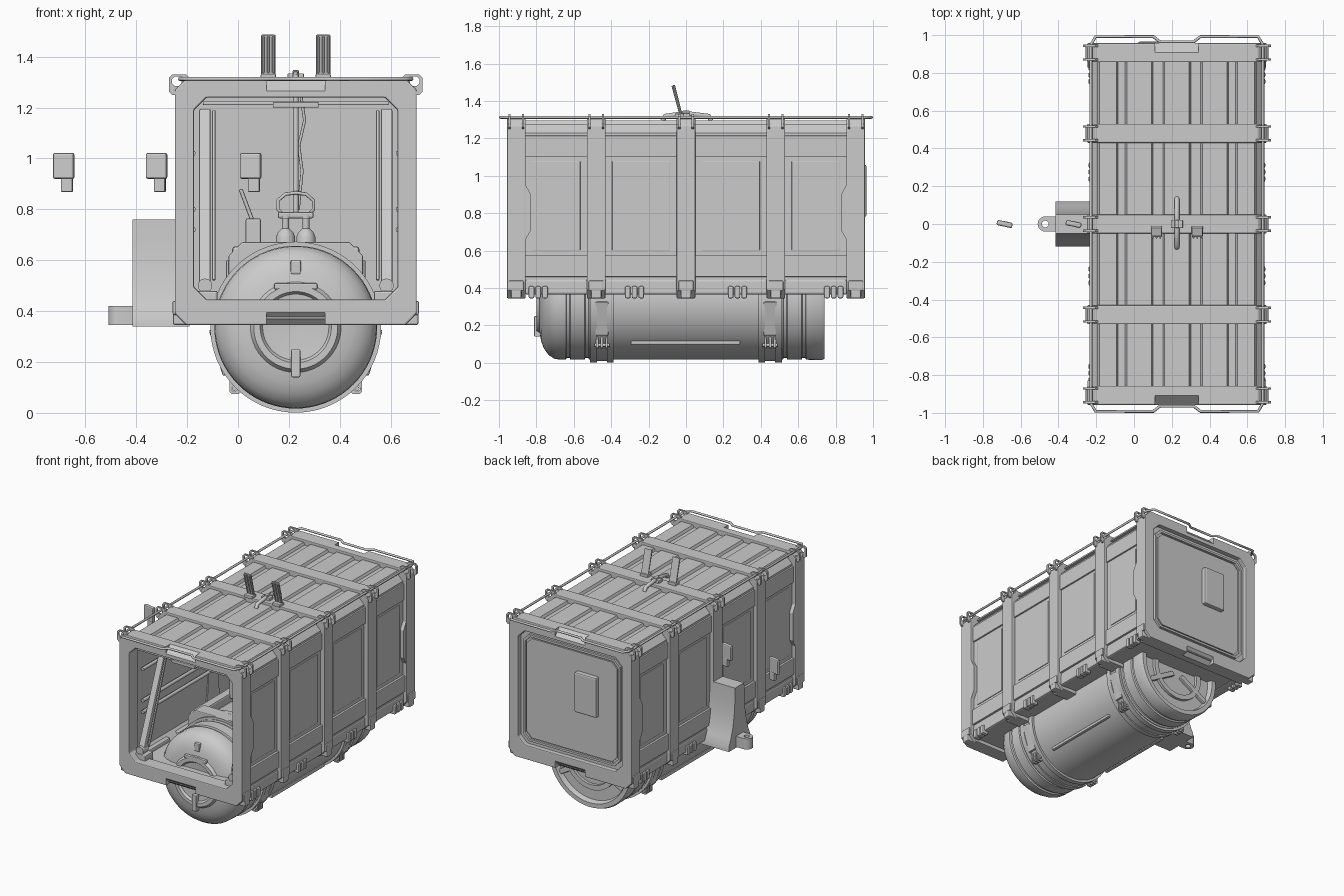
import bpy, bmesh, math
from mathutils import Vector, Matrix

if "Cube" in bpy.data.objects:
    bpy.data.objects.remove(bpy.data.objects["Cube"])

CX, TZ = 0.227, 0.337          # container centre line, tank axis height
AX = {'x': lambda u, v, w: (w, u, v), 'y': lambda u, v, w: (u, w, v), 'z': lambda u, v, w: (u, v, w)}

def finish(name, bm, smooth=False, bevel=0):
    bmesh.ops.recalc_face_normals(bm, faces=bm.faces)
    me = bpy.data.meshes.new(name)
    bm.to_mesh(me)
    bm.free()
    if smooth:
        me.polygons.foreach_set('use_smooth', [True] * len(me.polygons))
        me.set_sharp_from_angle(angle=math.radians(30))
    ob = bpy.data.objects.new(name, me)
    bpy.context.collection.objects.link(ob)
    if bevel:
        m = ob.modifiers.new('bevel', 'BEVEL')
        m.width, m.segments = bevel, 2
    return ob

def box(name, x0, x1, y0, y1, z0, z1, bevel=0, rot=None):
    bm = bmesh.new()
    bmesh.ops.create_cube(bm, size=1)
    c = Vector(((x0 + x1) / 2, (y0 + y1) / 2, (z0 + z1) / 2))
    bmesh.ops.transform(bm, verts=bm.verts, matrix=Matrix.Translation(c) @ (rot or Matrix()) @
                        Matrix.Diagonal((x1 - x0, y1 - y0, z1 - z0, 1)))
    return finish(name, bm, bevel=bevel)

def bar(name, p, q, w, d):
    p, q = Vector(p), Vector(q)
    r = (q - p).to_track_quat('Z', 'Y').to_matrix().to_4x4()
    c, l = (p + q) / 2, (q - p).length
    return box(name, c.x - w/2, c.x + w/2, c.y - d/2, c.y + d/2, c.z - l/2, c.z + l/2, 0.006, r)

def prism(name, pts, w0, w1, axis='y', hole=None, smooth=False, bevel=0):
    bm, f, n = bmesh.new(), AX[axis], len(pts)
    loops = [[bm.verts.new(f(u, v, w)) for u, v in p] for p in ([pts, hole] if hole else [pts]) for w in (w0, w1)]
    def bridge(a, b):
        for i in range(n):
            bm.faces.new((a[i], a[(i + 1) % n], b[(i + 1) % n], b[i]))
    bridge(loops[0], loops[1])
    if hole:
        bridge(loops[2], loops[3]); bridge(loops[0], loops[2]); bridge(loops[1], loops[3])
    else:
        bm.faces.new(loops[0]); bm.faces.new(loops[1])
    return finish(name, bm, smooth, bevel)

def octa(h, z0, z1, c, x=CX):
    a, b = x - h, x + h
    return [(b, z0 + c), (b, z1 - c), (b - c, z1), (a + c, z1), (a, z1 - c), (a, z0 + c), (a + c, z0), (b - c, z0)]

def circle(u, v, r, n, start=0):
    return [(u + r * math.cos(start + i * math.tau / n), v + r * math.sin(start + i * math.tau / n)) for i in range(n)]

def lathe(name, prof, axis='y', o=(CX, TZ), n=72):
    bm, f = bmesh.new(), AX[axis]
    rings = [[bm.verts.new(f(u, v, w)) for u, v in circle(*o, r, n)] for w, r in prof]
    for a, b in zip(rings, rings[1:]):
        for i in range(n):
            bm.faces.new((a[i], a[(i + 1) % n], b[(i + 1) % n], b[i]))
    bm.faces.new(rings[0]); bm.faces.new(rings[-1])
    return finish(name, bm, True)

def tube(name, pts, r, cyclic=False):
    cu = bpy.data.curves.new(name, 'CURVE')
    cu.dimensions, cu.bevel_depth, cu.bevel_resolution, cu.use_fill_caps = '3D', r, 2, True
    s = cu.splines.new('POLY')
    s.points.add(len(pts) - 1)
    for p, c in zip(s.points, pts):
        p.co = (*c, 1)
    s.use_cyclic_u = cyclic
    ob = bpy.data.objects.new(name, cu)
    bpy.context.collection.objects.link(ob)
    return ob

def side(name, s, a, b, *rest, **k):      # box placed by distance from the centre line
    lo, hi = sorted((CX + s * a, CX + s * b))
    return box(name, lo, hi, *rest, **k)

# container shell: roof, walls and floor in one sleeve
prism('container_shell', octa(.447, .37, 1.28, .05), -.94, .94, hole=octa(.425, .42, 1.255, .04))

# ribs, rail ears and lower feet
ribs = [-.907, -.48, 0, .48, .907]
for y in ribs:
    end = abs(y) > .8
    inner = octa(.40, .445, 1.24, .05) if end else octa(.43, .41, 1.26, .05)
    rib = prism('end_frame' if end else 'rib', octa(.475, .345, 1.315, .045), y - .05, y + .05, hole=inner, bevel=.006)
    if end:
        d = math.copysign(1, y)
        for z in (.345, 1.315):            # sloped grip notches in the frame edge
            cut = box('notch_cutter', CX - .115, CX + .115, d * .957 - .035, d * .957 + .035, z - .035, z + .035,
                      rot=Matrix.Rotation(math.pi / 4, 4, 'X'))
            cut.hide_render = True
            cut.hide_viewport = True
            m = rib.modifiers.new('notch', 'BOOLEAN')
            m.operation, m.object, m.solver = 'DIFFERENCE', cut, 'EXACT'
    for s in (-1, 1):
        for e in (-.036, .036):
            prism('rail_ear', octa(.04, 1.25, 1.33, .012, CX + s * .458), y + e - .006, y + e + .006,
                  hole=circle(CX + s * .468, 1.303, .02, 8, -math.pi / 8))
        side('rib_foot', s, .40, .482, y - .028, y + .028, .345, .40, bevel=.008)
        side('rib_cap', s, .41, .484, y - .04, y + .04, .385, .44, bevel=.006)
        if end:                             # widened grip on the end frame
            i = y - d * .04
            prism('corner_grip', [(i, .62), (y - d * .05, .66), (y - d * .078, .71), (y - d * .078, .90),
                                  (y - d * .05, .95), (i, .99)], CX + s * .44, CX + s * .472, 'x')

# side wall bands between ribs, skirt and hinges
for s in (-1, 1):
    for a, b in zip(ribs, ribs[1:]):
        side('upper_band', s, .44, .458, a + .045, b - .045, 1.10, 1.215, bevel=.004)
        side('lower_band', s, .44, .462, a + .045, b - .045, .46, .575, bevel=.004)
        side('wall_panel', s, .44, .452, a + .085, b - .085, .60, 1.08, bevel=.004)
        side('skirt', s, .38, .455, a + .045, b - .045, .365, .445, bevel=.01)
    for y in (-.275, .275, -.79, .79):
        for e in (-.036, 0, .036):
            side('hinge', s, .42, .468, y + e - .015, y + e + .015, .345, .41, bevel=.008)
    # inside wall rails
    for z in (.72, .80, 1.02):
        tube('inner_rail', [(CX + s * .405, -.8, z), (CX + s * .405, .85, z)], .012)

# roof corrugation
for o, w in ((-.365, .045), (-.2, .065), (0, .065), (.2, .065), (.365, .045)):
    c = CX + o
    prism('roof_ridge', [(c - w - .012, 1.275), (c - w, 1.297), (c + w, 1.297), (c + w + .012, 1.275)], -.92, .92)

# rod rail round the roof
half = [(-.455, .95), (-.43, .992), (-.125, .992), (-.09, .965), (.09, .965), (.125, .992), (.43, .992), (.455, .95)]
tube('roof_rail', [(CX + x, y, 1.313) for x, y in half] + [(CX + x, -y, 1.313) for x, y in reversed(half)], .008, True)

# rear hatch with box
prism('rear_hatch', octa(.41, .435, 1.25, .05), .885, .925)
prism('rear_hatch_rim', octa(.375, .47, 1.215, .045), .92, .94, hole=octa(.36, .485, 1.20, .04))
prism('rear_hatch_panel', octa(.35, .495, 1.19, .04), .92, .935)
box('rear_hatch_box', .02, .19, .92, .965, .78, 1.06, .01)

# front hatch swung up under the roof, with struts
box('front_hatch', CX - .365, CX + .365, -.92, -.15, 1.21, 1.225, .004)
box('front_hatch_grip', CX - .09, CX + .09, -.93, -.88, 1.20, 1.222, .004)
for s in (-1, 1):
    x = CX + s * .357
    bar('hatch_strut', (x, -.87, .50), (x, -.6, 1.19), .045, .035)
    bar('strut_rod', (x - s * .035, -.85, .52), (x - s * .035, -.62, 1.19), .014, .014)
    lathe('strut_pivot', [(-.90, .028), (-.84, .028)], o=(x, .50), n=20)
    box('pivot_base', x - .05, x + .05, -.91, -.82, .42, .48, .008)

# tank
prof = [(-.775, .001), (-.785, .13), (-.80, .14), (-.80, .165), (-.782, .178), (-.775, .22), (-.76, .26),
        (-.735, .295), (-.70, .317)]
for g in (-.63, -.53, .53, .63):
    prof += [(g - .012, .32), (g - .008, .31), (g + .008, .31), (g + .012, .32)]
prof += [(.725, .322), (.74, .315), (.74, .285), (.705, .275), (.705, .001)]
lathe('tank', prof)
for y in (-.45, .45):
    for e in (-.045, .045):
        prism('tank_strap', circle(CX, TZ, .336, 64), y + e - .018, y + e + .018, hole=circle(CX, TZ, .31, 64), smooth=True)
    prism('tank_band', circle(CX, TZ, .328, 64), y - .05, y + .05, hole=circle(CX, TZ, .31, 64), smooth=True)
    prism('tank_saddle', octa(.265, .42, .672, .055), y - .05, y + .05, bevel=.006)
    for s in (-1, 1):
        x = CX + s * .232
        for e in (-.025, 0, .025):
            prism('strap_lug', octa(.022, .075, .15, .008, x + s * .006), y + e - .006, y + e + .006,
                  hole=circle(x + s * .01, .095, .011, 8, -math.pi / 8))
        tube('strap_bolt', [(x + s * .01, y - .04, .095), (x + s * .01, y + .04, .095)], .009)
        bar('strap_buckle', (CX + s * .325, y, .33), (CX + s * .27, y, .15), .07, .035)
        side('saddle_post', s, .22, .275, y - .035, y + .035, .40, .60, bevel=.008)
for s in (-1, 1):
    bar('tank_side_strip', (CX + s * .231, -.295, .108), (CX + s * .231, .29, .108), .022, .022)
    side('saddle_beam', s, .19, .25, -.5, .5, .57, .655, bevel=.012)

# tank end fittings
box('front_cap_bar', CX - .018, CX + .018, -.812, -.77, .14, .25, .005)
box('front_cap_handle', CX - .085, CX + .085, -.80, -.75, .485, .51, .006)
box('front_cap_plate', CX - .02, CX + .02, -.78, -.74, .545, .60, .006)
prism('rear_cap_ring', circle(CX, TZ, .20, 48), .70, .725, hole=circle(CX, TZ, .165, 48), smooth=True)
for i in range(3):
    a = math.pi / 2 + i * math.tau / 3
    bar('rear_cap_spoke', (CX + .04 * math.cos(a), .71, TZ + .04 * math.sin(a)),
        (CX + .28 * math.cos(a), .71, TZ + .28 * math.sin(a)), .035, .035)

# gas bottles, valves, hose and lever on top of the tank
for s in (-1, 1):
    x = CX + s * .04
    lathe('gas_bottle', [(.62, .038), (.69, .038), (.71, .03), (.725, .014), (.77, .014)], 'z', (x, -.1), 24)
    lathe('valve_wheel', [(.765, .024), (.78, .024)], 'z', (x, -.1), 16)
    tube('valve_pipe', [(x, -.1, .77), (x + s * .03, -.1, .80), (x + s * .03, -.1, .835), (x, -.1, .86), (CX, -.1, .865)], .007)
box('manifold', CX - .07, CX + .07, -.12, -.08, .765, .79, .006)
tube('feed_pole', [(CX, -.1, .77), (CX, -.05, 1.27)], .011)
tube('hose', [(CX + .01, -.08, .80), (CX + .025, -.07, .95), (CX + .012, -.06, 1.05), (CX + .035, -.05, 1.15),
              (CX + .02, -.05, 1.25)], .006)
bar('lever', (.055, -.1, .76), (.01, -.1, .88), .016, .016)
box('lever_base', .03, .09, -.14, -.06, .62, .765, .008)

# side chute with hitch tab
wid = [(.12, .34), (.118, .375), (.098, .42), (.076, .49), (.06, .58), (.052, .68), (.05, .76)]
prism('side_chute', wid + [(-a, z) for a, z in reversed(wid)], -.415, -.19, 'x', smooth=True)
out = [(u + .1 * (u > -.469), v) for u, v in circle(-.47, 0, .04, 24)]
prism('hitch_tab', out, .345, .42, 'z', hole=circle(-.47, 0, .018, 24), smooth=True)

# hanging latch pads
for x in (-.685, -.32, .05):
    tilt = Matrix.Rotation(math.radians(-12), 4, 'Z')
    box('latch_pad', x - .042, x + .042, -.014, .014, .92, 1.022, .008, tilt)
    box('latch_stub', x - .01, x + .036, -.012, .012, .868, .93, .005, tilt)

# roof fins and central handle
for s in (-1, 1):
    x = CX + s * .108
    bar('roof_fin', (x, -.025, 1.325), (x, -.065, 1.487), .058, .012)
    for o in (-.02, 0, .02):
        bar('fin_groove_rib', (x + o, -.034, 1.335), (x + o, -.074, 1.482), .009, .008)
    box('fin_base', x - .03, x + .03, -.06, -.01, 1.31, 1.333, .005)
tube('roof_handle', [(CX, -.125, 1.295), (CX, -.11, 1.32), (CX, -.03, 1.33), (CX, .03, 1.33), (CX, .12, 1.32),
                     (CX, .135, 1.295)], .013)
box('handle_mount', CX - .032, CX + .032, -.022, .022, 1.31, 1.335, .005)
box('handle_cap', CX - .012, CX + .012, -.02, .02, 1.33, 1.348, .004)
